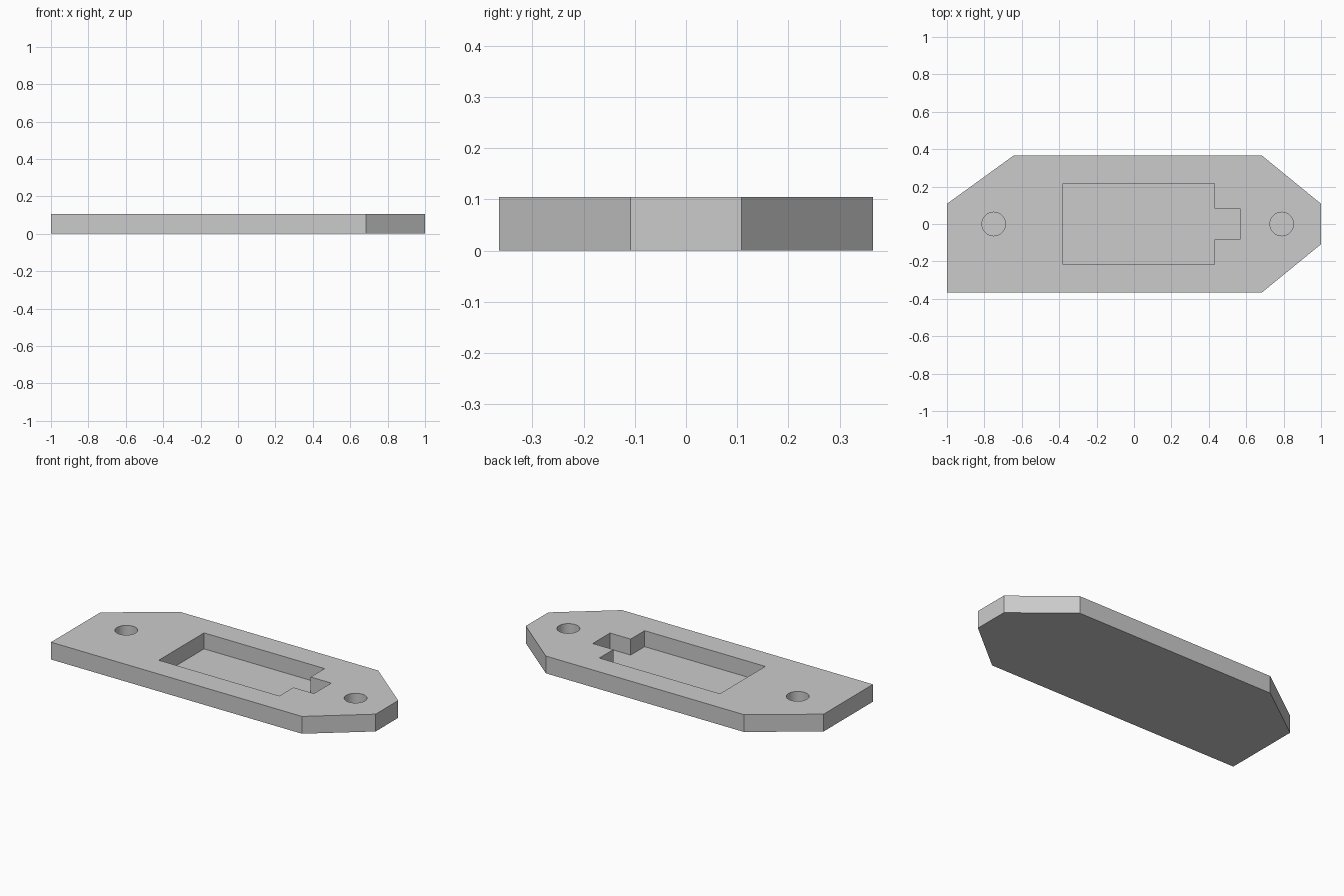
import bpy
import bmesh
import math

THICKNESS = 0.105
FLOOR = 0.008  # height of the recess floors

cube = bpy.data.objects.get("Cube")
if cube:
    bpy.data.objects.remove(cube, do_unlink=True)

grey = bpy.data.materials.new("light grey")
grey.use_nodes = True
colour = (0.6, 0.6, 0.6, 1)
grey.diffuse_color = colour
grey.node_tree.nodes["Principled BSDF"].inputs["Base Color"].default_value = colour


def prism(name, outline, bottom, top):
    """Extrude a counter-clockwise outline between two heights."""
    bm = bmesh.new()
    base = bm.faces.new([bm.verts.new((x, y, bottom)) for x, y in outline])
    result = bmesh.ops.extrude_face_region(bm, geom=[base], use_keep_orig=True)
    verts = [v for v in result["geom"] if isinstance(v, bmesh.types.BMVert)]
    bmesh.ops.translate(bm, verts=verts, vec=(0, 0, top - bottom))
    bmesh.ops.recalc_face_normals(bm, faces=bm.faces)
    mesh = bpy.data.meshes.new(name)
    bm.to_mesh(mesh)
    bm.free()
    mesh.materials.append(grey)
    obj = bpy.data.objects.new(name, mesh)
    bpy.context.collection.objects.link(obj)
    return obj


def circle(cx, radius, sides=48):
    angles = [math.tau * i / sides for i in range(sides)]
    return [(cx + radius * math.cos(a), radius * math.sin(a)) for a in angles]


# Plate with three clipped corners and one square corner
plate = prism("mounting_plate", [
    (-1, -0.365), (0.685, -0.365), (1, -0.108), (1, 0.108),
    (0.685, 0.365), (-0.645, 0.365), (-1, 0.108)], 0, THICKNESS)

# Recess with a narrow notch, and two round screw holes
recess = [(-0.38, -0.217), (0.43, -0.217), (0.43, -0.083), (0.568, -0.083),
          (0.568, 0.083), (0.43, 0.083), (0.43, 0.217), (-0.38, 0.217)]
cutters = [prism("recess_cutter", recess, FLOOR, 0.2)]
for side, x in (("right", -0.75), ("left", 0.79)):
    cutters.append(prism(side + "_hole_cutter", circle(x, 0.063), FLOOR, 0.2))

bpy.ops.object.select_all(action="DESELECT")
bpy.context.view_layer.objects.active = plate
plate.select_set(True)
for cutter in cutters:
    cutter.hide_render = True
    cut = plate.modifiers.new(cutter.name, "BOOLEAN")
    cut.operation = "DIFFERENCE"
    cut.solver = "EXACT"
    cut.object = cutter
    bpy.ops.object.modifier_apply(modifier=cut.name)
    bpy.data.objects.remove(cutter, do_unlink=True)

# Round hole walls shade smoothly, all other edges stay sharp
bpy.ops.object.shade_smooth_by_angle(angle=math.radians(30))
